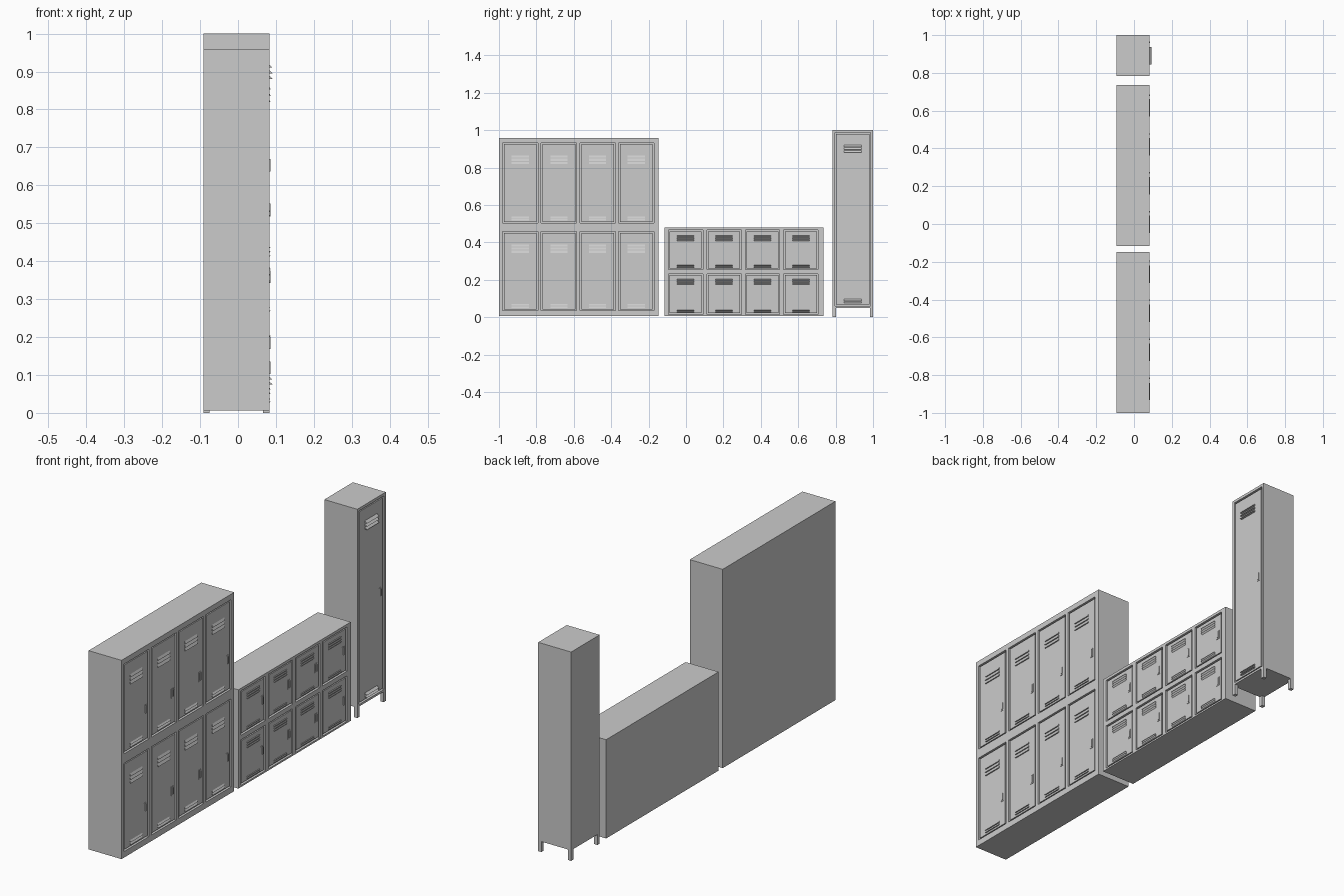
import bpy, bmesh
from mathutils import Vector

if "Cube" in bpy.data.objects:
    bpy.data.objects.remove(bpy.data.objects["Cube"])

BACK, FRONT, POCKET, DOOR = -0.0915, 0.083, 0.068, 0.0805


def finish(bm, name):
    bmesh.ops.recalc_face_normals(bm, faces=bm.faces)
    me = bpy.data.meshes.new(name)
    bm.to_mesh(me)
    bm.free()
    ob = bpy.data.objects.new(name, me)
    bpy.context.collection.objects.link(ob)
    return ob


def add_box(bm, x0, x1, y0, y1, z0, z1):
    vs = bmesh.ops.create_cube(bm, size=1)["verts"]
    for v in vs:
        v.co = Vector(((x0 + x1) / 2 + v.co.x * (x1 - x0),
                       (y0 + y1) / 2 + v.co.y * (y1 - y0),
                       (z0 + z1) / 2 + v.co.z * (z1 - z0)))


def carcass(name, y0, y1, z0, z1, cols, rows):
    """Cabinet shell: front grid with a sunken pocket for every door."""
    ys = sorted([y0, y1] + [v for c in cols for v in c])
    zs = sorted([z0, z1] + [v for r in rows for v in r])
    bm = bmesh.new()
    grid = [[bm.verts.new((FRONT, y, z)) for z in zs] for y in ys]
    pockets = []
    for i in range(len(ys) - 1):
        for j in range(len(zs) - 1):
            f = bm.faces.new((grid[i][j], grid[i + 1][j],
                              grid[i + 1][j + 1], grid[i][j + 1]))
            if i % 2 and j % 2:
                pockets.append(f)
    # sides and back
    rim = [e for e in bm.edges if e.is_boundary]
    new = bmesh.ops.extrude_edge_only(bm, edges=rim)["geom"]
    for v in new:
        if isinstance(v, bmesh.types.BMVert):
            v.co.x = BACK
    back = [e for e in bm.edges if e.is_boundary]
    bmesh.ops.edgeloop_fill(bm, edges=back)
    # door pockets
    for f in bmesh.ops.extrude_discrete_faces(bm, faces=pockets)["faces"]:
        for v in f.verts:
            v.co.x = POCKET
    return finish(bm, name)


def louvres(bm, yc, width, z0, z1, count, out, flip):
    """Stack of pressed slanted slats; flip puts the lip at the top."""
    pitch = (z1 - z0) / count
    for k in range(count):
        a = z0 + k * pitch
        b = a + pitch * 0.8
        lip, root = (b, a) if flip else (a, b)
        prof = [(DOOR - 0.001, root), (DOOR - 0.001, lip), (out, lip)]
        ends = [[bm.verts.new((x, yc + s * width / 2, z)) for x, z in prof]
                for s in (-1, 1)]
        bm.faces.new(ends[0])
        bm.faces.new(ends[1][::-1])
        for n in range(3):
            m = (n + 1) % 3
            bm.faces.new((ends[0][n], ends[0][m], ends[1][m], ends[1][n]))


def door(name, col, row, top, low, counts, handle_z, out, flip):
    gap = 0.007
    y0, y1 = col[0] + gap, col[1] - gap
    yc = (y0 + y1) / 2
    bm = bmesh.new()
    add_box(bm, POCKET - 0.002, DOOR, y0, y1, row[0] + gap, row[1] - gap)
    finish(bm, name + "_door")
    bm = bmesh.new()
    louvres(bm, yc, 0.092, *top, counts[0], out, flip)
    louvres(bm, yc, 0.092, *low, counts[1], out, flip)
    finish(bm, name + "_vents")
    # latch plate with a small pull
    bm = bmesh.new()
    hy = y1 - 0.02
    add_box(bm, DOOR - 0.001, 0.0825, hy - 0.009, hy + 0.009,
            handle_z - 0.022, handle_z + 0.022)
    add_box(bm, 0.082, 0.0855, hy - 0.001, hy + 0.006,
            handle_z - 0.017, handle_z + 0.017)
    finish(bm, name + "_handle")


# two-tier locker bank
cols = [(-0.981 + i * 0.207, -0.792 + i * 0.207) for i in range(4)]
rows = [(0.035, 0.457), (0.503, 0.932)]
carcass("tall_bank_body", -1, -0.147, 0.006, 0.958, cols, rows)
for i, c in enumerate(cols):
    for j, r in enumerate(rows):
        door(f"tall_bank_{j}_{i}", c, r, (r[1] - 0.113, r[1] - 0.062),
             (r[0] + 0.015, r[0] + 0.039), (3, 2), r[0] + 0.15, 0.086, False)

# low cube locker bank
cols = [(-0.094 + i * 0.2055, 0.09 + i * 0.2055) for i in range(4)]
rows = [(0.014, 0.232), (0.254, 0.466)]
carcass("low_bank_body", -0.116, 0.735, 0.006, 0.479, cols, rows)
for i, c in enumerate(cols):
    for j, r in enumerate(rows):
        door(f"low_bank_{j}_{i}", c, r, (r[1] - 0.06, r[1] - 0.026),
             (r[0] + 0.009, r[0] + 0.026), (3, 2), r[0] + 0.105, 0.086, True)

# single locker on legs
col, row = (0.796, 0.987), (0.06, 0.987)
carcass("single_locker_body", 0.784, 1, 0.05, 1, [col], [row])
door("single_locker", col, row, (0.88, 0.925), (0.075, 0.1), (3, 2),
     0.535, 0.0915, False)
for x in (BACK, FRONT - 0.017):
    for y in (0.784, 1 - 0.017):
        bm = bmesh.new()
        add_box(bm, x, x + 0.017, y, y + 0.017, 0, 0.051)
        finish(bm, "locker_leg")
